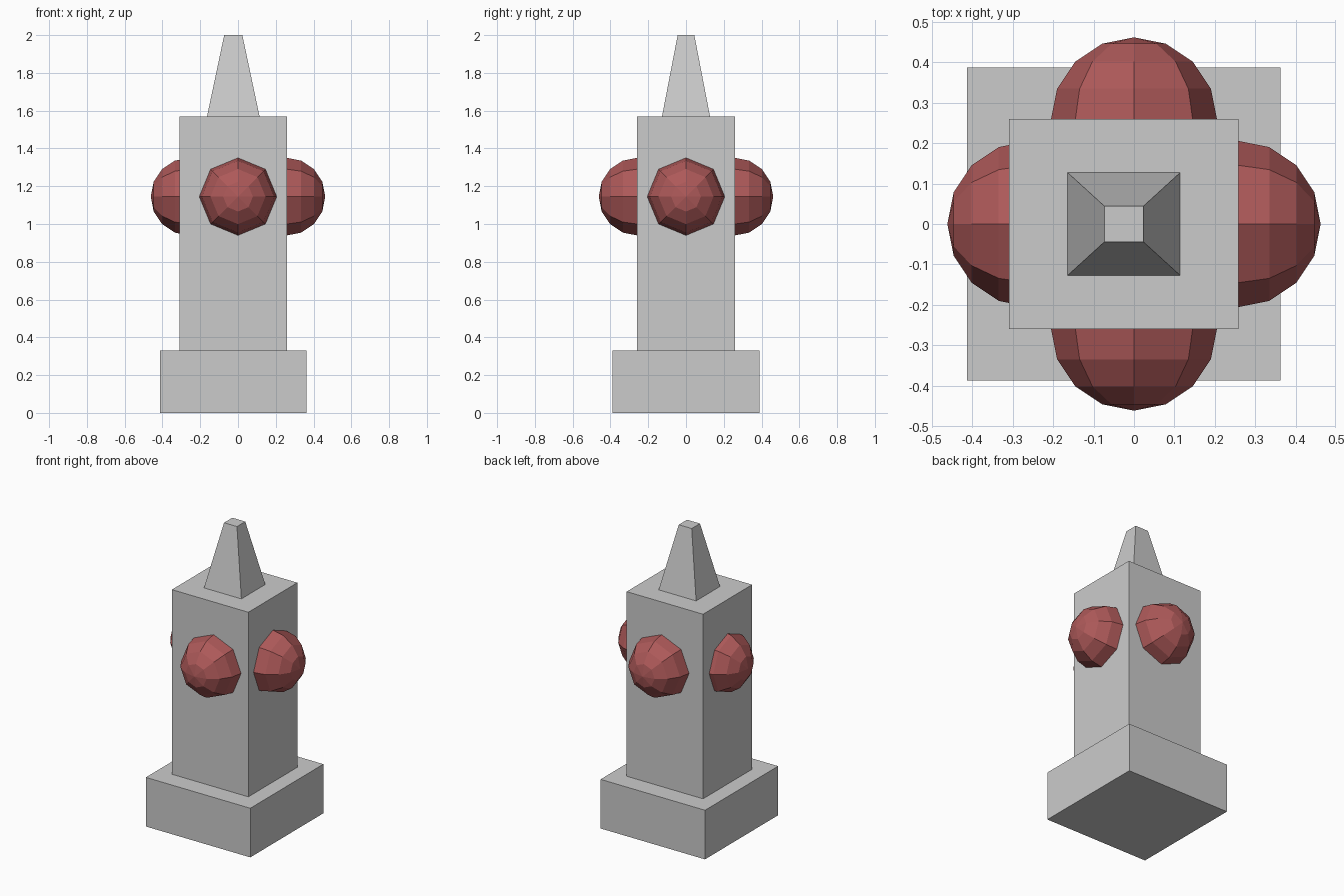
import bpy, bmesh
from math import pi
from mathutils import Matrix

if "Cube" in bpy.data.objects:
    bpy.data.objects.remove(bpy.data.objects["Cube"])

CX = -0.025  # the stone column sits slightly left of the ball ring


def add_object(name, bm, material=None):
    bmesh.ops.recalc_face_normals(bm, faces=bm.faces)
    mesh = bpy.data.meshes.new(name)
    bm.to_mesh(mesh)
    bm.free()
    obj = bpy.data.objects.new(name, mesh)
    bpy.context.collection.objects.link(obj)
    if material:
        mesh.materials.append(material)
    return obj


def block(name, z0, z1, bottom, top=None):
    """Box from z0 to z1, tapering from bottom to top half sizes."""
    top = top or bottom
    bm = bmesh.new()
    bmesh.ops.create_cube(bm, size=2)
    for v in bm.verts:
        upper = v.co.z > 0
        hx, hy = top if upper else bottom
        v.co = (CX + v.co.x * hx, v.co.y * hy, z1 if upper else z0)
    return add_object(name, bm)


# Stone column
block("base", 0.0, 0.33, (0.388, 0.388))
block("shaft", 0.33, 1.57, (0.284, 0.26))
block("spire", 1.57, 2.0, (0.139, 0.127), (0.048, 0.044))

# Red low-poly balls, poles facing outward on each side
red = bpy.data.materials.new("red")
red.diffuse_color = (0.42, 0.1, 0.1, 1)
red.use_nodes = True
red.node_tree.nodes["Principled BSDF"].inputs["Base Color"].default_value = red.diffuse_color
for i, side in enumerate(("front", "right", "back", "left")):
    bm = bmesh.new()
    place = (Matrix.Rotation(i * pi / 2, 4, 'Z')
             @ Matrix.Translation((0, -0.256, 1.145))
             @ Matrix.Rotation(pi / 2, 4, 'X'))
    bmesh.ops.create_uvsphere(bm, u_segments=8, v_segments=8,
                              radius=0.206, matrix=place)
    add_object(side + "_ball", bm, red)
